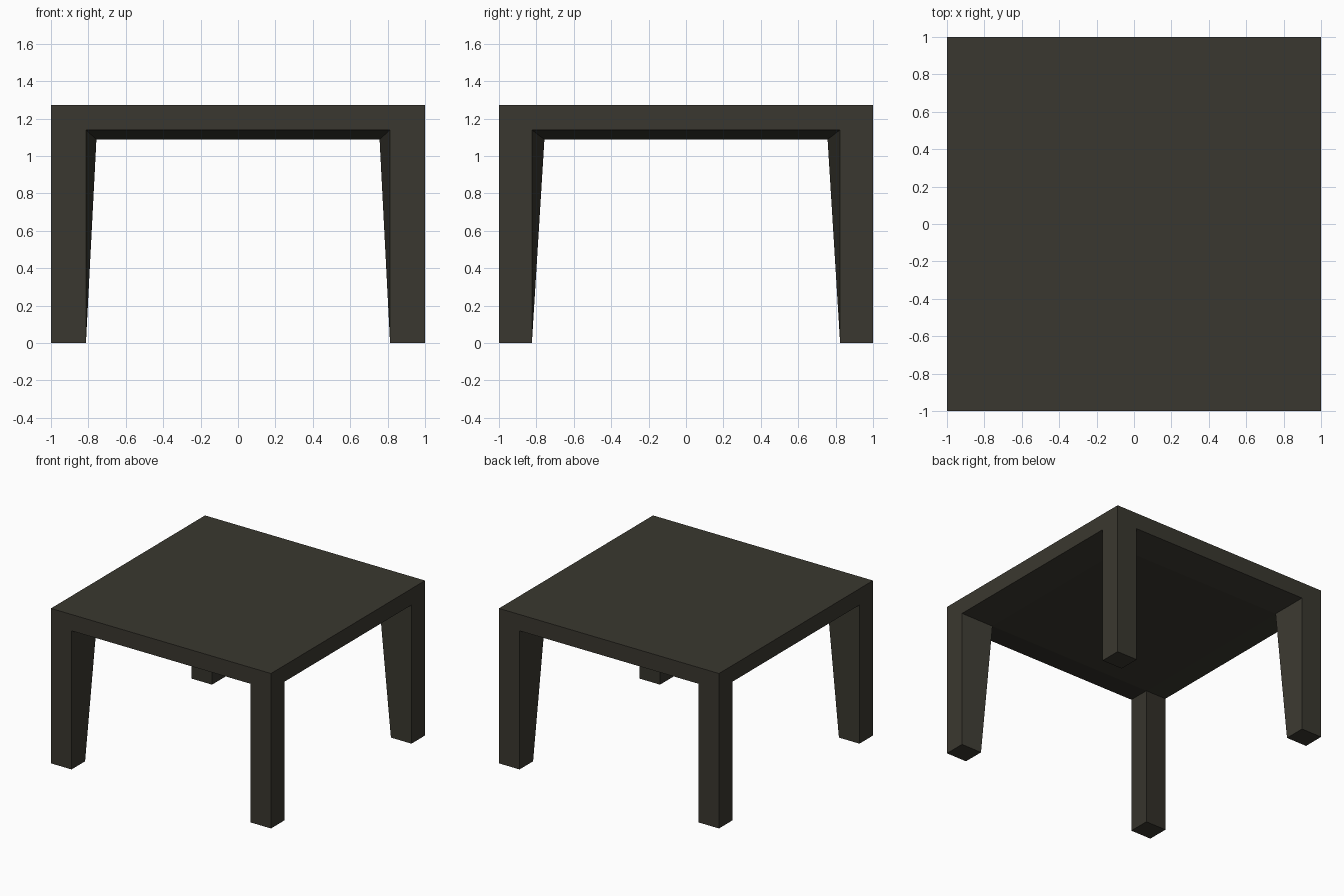
import bpy
import bmesh

if "Cube" in bpy.data.objects:
    bpy.data.objects.remove(bpy.data.objects["Cube"])

H = 1.273              # overall height
RIM = 1.139            # lower edge of the apron on the outside
UNDER = 1.088          # flat underside in the middle
LX, LY = 0.813, 0.824  # inner edges of the feet
IN = 0.757             # inner corner where leg meets underside

mat = bpy.data.materials.new("dark charcoal wood")
mat.diffuse_color = (0.042, 0.039, 0.029, 1.0)
mat.use_nodes = True
mat.node_tree.nodes["Principled BSDF"].inputs["Base Color"].default_value = mat.diffuse_color

bm = bmesh.new()
cache = {}


def vert(p):
    if p not in cache:
        cache[p] = bm.verts.new(p)
    return cache[p]


def face(*pts):
    bm.faces.new([vert(p) for p in pts])


# Shared corners of one quarter of the table
foot_out, foot_x = (-1, -1, 0), (-LX, -1, 0)
foot_y, foot_in = (-1, -LY, 0), (-LX, -LY, 0)
rim_x, rim_y = (-LX, -1, RIM), (-1, -LY, RIM)
knee = (-IN, -IN, UNDER)
top = (-1, -1, H)

# Tabletop and its flat underside
face(top, (0, -1, H), (0, 0, H), (-1, 0, H))
face(knee, (-IN, 0, UNDER), (0, 0, UNDER), (0, -IN, UNDER))
# Outer sides: leg and apron in one plane
face(foot_out, foot_x, rim_x, (0, -1, RIM), (0, -1, H), top)
face(foot_out, top, (-1, 0, H), (-1, 0, RIM), rim_y, foot_y)
# Sloping underside of the apron
face(rim_x, knee, (0, -IN, UNDER), (0, -1, RIM))
face(rim_y, (-1, 0, RIM), (-IN, 0, UNDER), knee)
# Foot and flaring inner faces of the leg
face(foot_out, foot_y, foot_in, foot_x)
face(foot_x, foot_in, knee, rim_x)
face(foot_y, rim_y, knee, foot_in)

# Mirror the quarter to the other three corners
for axis in "XY":
    bmesh.ops.mirror(bm, geom=bm.verts[:] + bm.edges[:] + bm.faces[:],
                     axis=axis, merge_dist=0.0001)
bmesh.ops.remove_doubles(bm, verts=bm.verts[:], dist=0.0001)
bmesh.ops.recalc_face_normals(bm, faces=bm.faces[:])

mesh = bpy.data.meshes.new("table")
bm.to_mesh(mesh)
bm.free()
mesh.materials.append(mat)
table = bpy.data.objects.new("table", mesh)
bpy.context.collection.objects.link(table)
